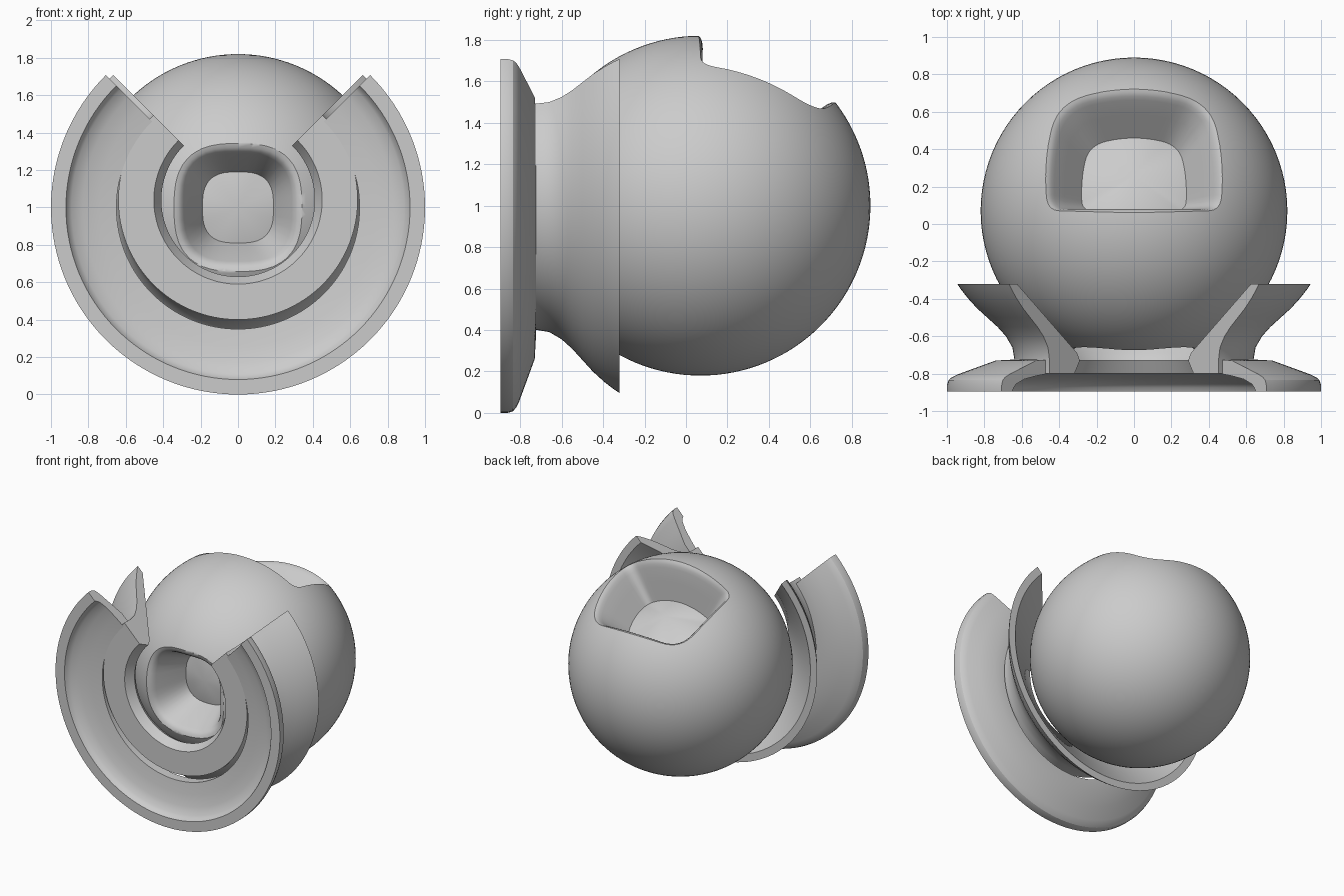
import bpy, bmesh, math
from mathutils import Vector, Matrix

if "Cube" in bpy.data.objects:
    bpy.data.objects.remove(bpy.data.objects["Cube"])

grey = bpy.data.materials.new("neutral_grey")
grey.diffuse_color = (0.6, 0.6, 0.6, 1)
grey.use_nodes = True
grey.node_tree.nodes["Principled BSDF"].inputs["Base Color"].default_value = grey.diffuse_color

CENTRE = Vector((0, 0.07, 1.0))
R_OUT, R_IN = 0.82, 0.66


def finish(name, bm, angle=30):
    """Turn a bmesh into a smooth-shaded grey object."""
    bmesh.ops.recalc_face_normals(bm, faces=bm.faces)
    mesh = bpy.data.meshes.new(name)
    bm.to_mesh(mesh)
    bm.free()
    mesh.materials.append(grey)
    obj = bpy.data.objects.new(name, mesh)
    bpy.context.collection.objects.link(obj)
    smooth(obj, angle)
    return obj


def smooth(obj, angle):
    bpy.ops.object.select_all(action='DESELECT')
    obj.select_set(True)
    bpy.context.view_layer.objects.active = obj
    bpy.ops.object.shade_smooth_by_angle(angle=math.radians(angle))


def c_ring(name, profile, z, segments=96):
    """Sweep an (r, y) profile 270 degrees, leaving the top quarter open."""
    bm = bmesh.new()
    rings = []
    for i in range(segments + 1):
        a = math.radians(135 + 270 * i / segments)
        rings.append([bm.verts.new((r * math.cos(a), y, z + r * math.sin(a)))
                      for r, y in profile])
    n = len(profile)
    for a, b in zip(rings, rings[1:]):
        for j in range(n):
            k = (j + 1) % n
            bm.faces.new((a[j], a[k], b[k], b[j]))
    bm.faces.new(rings[0])
    bm.faces.new(rings[-1][::-1])
    return finish(name, bm)


def rounded(corners, radii, steps=8):
    """Outline of a convex polygon with rounded corners."""
    pts = []
    for i, c in enumerate(corners):
        c = Vector(c)
        p = c + (Vector(corners[i - 1]) - c).normalized() * radii[i]
        q = c + (Vector(corners[(i + 1) % len(corners)]) - c).normalized() * radii[i]
        for s in range(steps + 1):
            t = s / steps
            pts.append(p * (1 - t) ** 2 + c * 2 * t * (1 - t) + q * t * t)
    # subdivide long sides so the cutter follows the sphere
    out = []
    for i, p in enumerate(pts):
        q = pts[(i + 1) % len(pts)]
        m = max(1, int((q - p).length / 0.08))
        out += [p.lerp(q, s / m) for s in range(m)]
    return out


def radial_cutter(name, outline, axis, up, flare):
    """Solid whose walls point at the sphere centre, flaring at the rim."""
    axis, up = Vector(axis).normalized(), Vector(up).normalized()
    side = up.cross(axis)
    mid = sum(outline, Vector((0, 0))) / len(outline)
    bm = bmesh.new()
    rings = []
    for r, k in ((0.5, 0), (0.76, 0), (0.785, 0.15), (0.805, 0.45), (0.82, 1), (0.86, 2.6)):
        ring = []
        for p in outline:
            p = p + (p - mid).normalized() * flare * k
            d = (axis + side * p.x + up * p.y).normalized()
            ring.append(bm.verts.new(CENTRE + d * r))
        rings.append(ring)
    n = len(outline)
    for a, b in zip(rings, rings[1:]):
        for j in range(n):
            k = (j + 1) % n
            bm.faces.new((a[j], a[k], b[k], b[j]))
    d0 = (axis + side * mid.x + up * mid.y).normalized()
    for ring, r in ((rings[0], 0.5), (rings[-1], 1.0)):
        tip = bm.verts.new(CENTRE + d0 * r)
        for j in range(n):
            bm.faces.new((ring[j], ring[(j + 1) % n], tip))
    return finish(name, bm)


# Hollow ball: outer and inner spheres
bm = bmesh.new()
for radius in (R_OUT, R_IN):
    bmesh.ops.create_uvsphere(bm, u_segments=96, v_segments=64, radius=radius,
                              matrix=Matrix.Translation(CENTRE))
ball = finish("hollow_ball", bm)

# Openings: tapered window on the upper back, rounded square port in front
tilt = math.radians(26)
window = rounded([(-0.73, -0.47), (0.73, -0.47), (0.59, 0.47), (-0.59, 0.47)],
                 [0.14, 0.14, 0.24, 0.24])
port = rounded([(-0.41, -0.41), (0.41, -0.41), (0.41, 0.41), (-0.41, 0.41)], [0.32] * 4)
cutters = [
    radial_cutter("window_cutter", window, (0, math.sin(tilt), math.cos(tilt)),
                  (0, math.cos(tilt), -math.sin(tilt)), 0.03),
    radial_cutter("port_cutter", port, (0, -1, 0), (0, 0, 1), 0.05),
]
for c in cutters:
    c.hide_render = True
    mod = ball.modifiers.new(c.name, 'BOOLEAN')
    mod.operation, mod.solver, mod.object = 'DIFFERENCE', 'EXACT', c
deps = bpy.context.evaluated_depsgraph_get()
cut_mesh = bpy.data.meshes.new_from_object(ball.evaluated_get(deps))
ball.modifiers.clear()
ball.data = cut_mesh
for c in cutters:
    bpy.data.objects.remove(c)
smooth(ball, 35)

# Flared collar around the front port
c_ring("flared_collar", [
    (0.45, -0.80), (0.64, -0.80), (0.64, -0.72), (0.65, -0.66), (0.685, -0.60),
    (0.73, -0.55), (0.785, -0.50), (0.84, -0.45), (0.89, -0.395), (0.925, -0.35),
    (0.945, -0.32), (0.885, -0.32), (0.43, -0.69), (0.41, -0.73)], 1.04)

# Dished outer ring at the very front
c_ring("dished_ring", [
    (0.92, -0.895), (1.0, -0.895), (1.0, -0.86), (0.992, -0.835), (0.975, -0.82),
    (0.945, -0.805), (0.85, -0.77), (0.74, -0.73), (0.65, -0.725), (0.65, -0.80),
    (0.74, -0.812), (0.83, -0.83), (0.89, -0.855), (0.91, -0.875)], 1.0)
